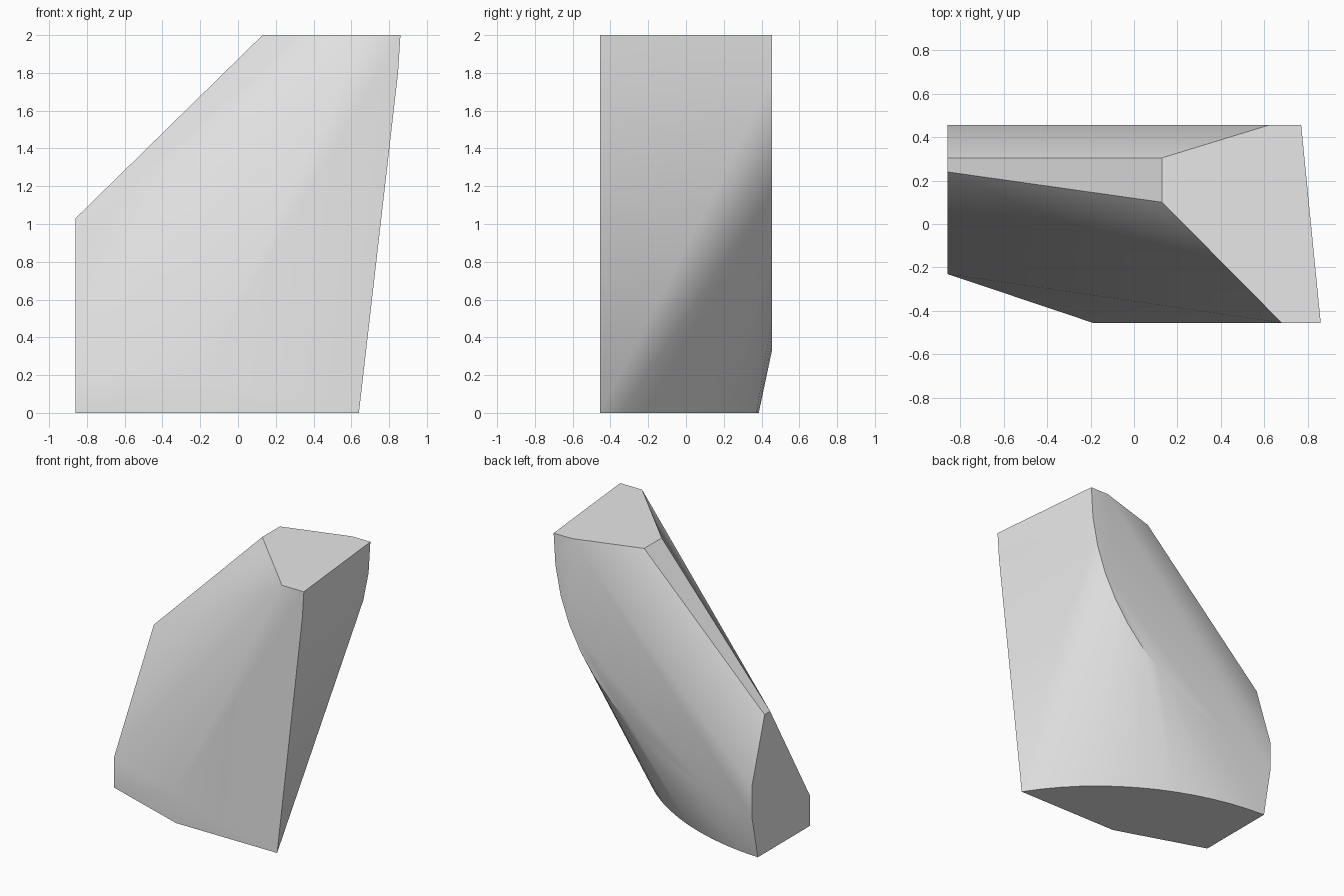
import bpy
import bmesh
from mathutils import Vector
from mathutils.geometry import interpolate_bezier

cube = bpy.data.objects.get("Cube")
if cube:
    bpy.data.objects.remove(cube, do_unlink=True)

END, SIDE, TOP = -0.86, 0.455, 2.0


def arc(start, handle_a, handle_b, end, steps=14):
    return interpolate_bezier(Vector(start), Vector(handle_a),
                              Vector(handle_b), Vector(end), steps)


# Flat top facet
top = [(0.13, 0.10, TOP), (0.13, 0.305, TOP), (0.62, SIDE, TOP),
       (0.77, SIDE, TOP), (0.86, -SIDE, TOP), (0.68, -SIDE, TOP)]

# Flat end facet
end = [(END, -0.23, 0), (END, -0.23, 0.22), (END, 0.24, 1.03),
       (END, 0.305, 1.03), (END, SIDE, 0.55)]

# Corners of the front facet, with a slightly bowed edge
front = [(-0.19, -SIDE, 0), (-0.19, -SIDE, 0.22), (0.847, -SIDE, 1.8)]

# Rounded underside stretched between a back curve and a base curve
back_curve = arc((0.77, SIDE, TOP), (0.77, SIDE, 0.93),
                 (-0.10, SIDE, 0.50), (END, SIDE, 0.33))
base_curve = arc((0.64, -SIDE, 0), (0.33, 0.04, 0),
                 (-0.25, 0.36, 0), (END, 0.385, 0))

# Wrap the facets and curves in one solid stone
bm = bmesh.new()
for point in top + end + front + back_curve + base_curve:
    bm.verts.new(point)
bmesh.ops.remove_doubles(bm, verts=bm.verts[:], dist=0.0005)
hull = bmesh.ops.convex_hull(bm, input=bm.verts[:])
loose = {g for g in hull["geom_interior"] + hull["geom_unused"]
         if isinstance(g, bmesh.types.BMVert)}
bmesh.ops.delete(bm, geom=list(loose), context="VERTS")
bmesh.ops.dissolve_limit(bm, angle_limit=0.01, verts=bm.verts[:],
                         edges=bm.edges[:])
bmesh.ops.recalc_face_normals(bm, faces=bm.faces[:])

mesh = bpy.data.meshes.new("stone")
bm.to_mesh(mesh)
bm.free()
stone = bpy.data.objects.new("stone", mesh)
bpy.context.collection.objects.link(stone)

# Plain grey stone colour
grey = bpy.data.materials.new("stone_grey")
grey.use_nodes = True
colour = (0.8, 0.8, 0.8, 1)
grey.diffuse_color = colour
grey.node_tree.nodes["Principled BSDF"].inputs["Base Color"].default_value = colour
mesh.materials.append(grey)

# Smooth shading across the soft facets only
bpy.ops.object.select_all(action="DESELECT")
stone.select_set(True)
bpy.context.view_layer.objects.active = stone
bpy.ops.object.shade_smooth_by_angle(angle=0.5236)
